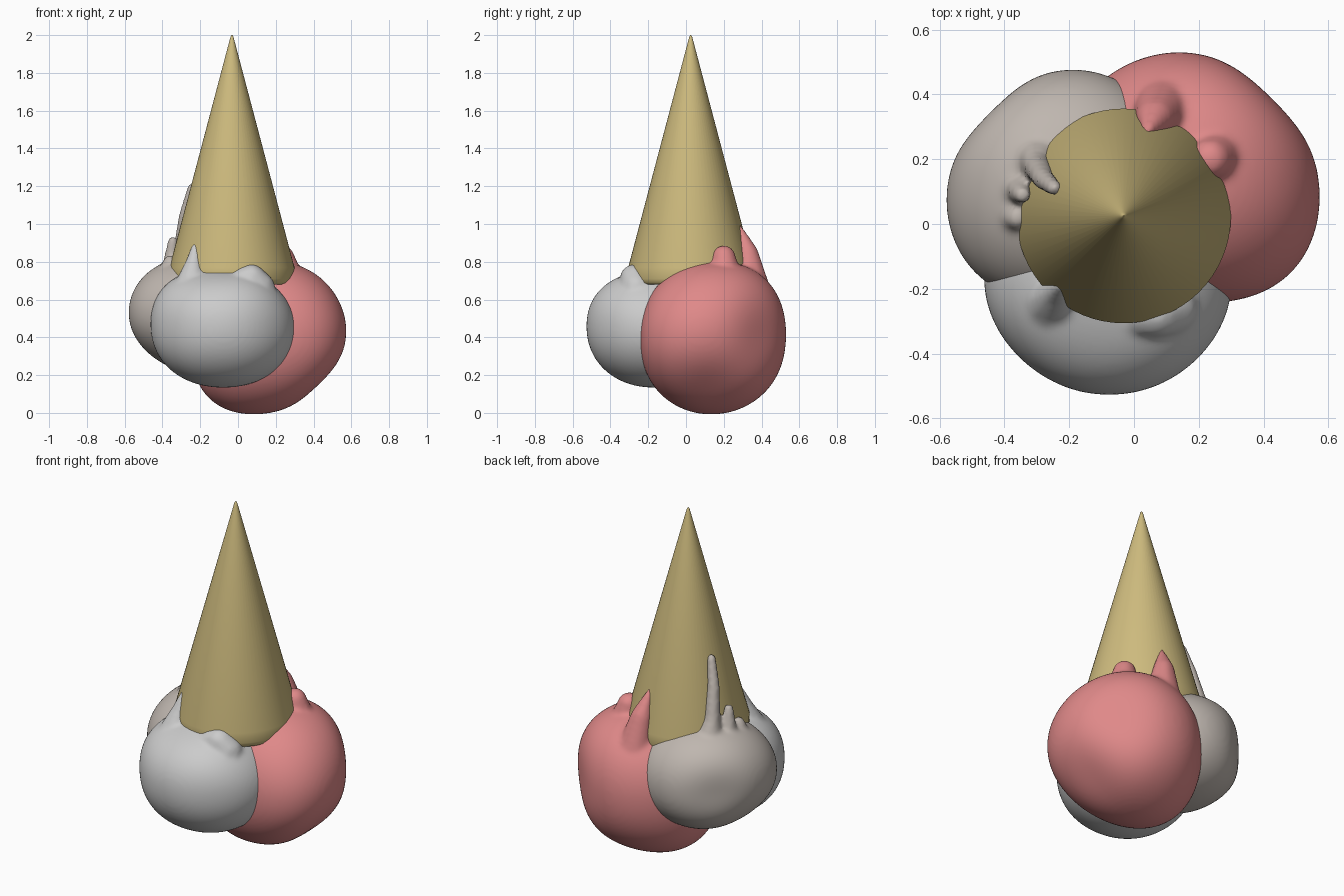
import bpy, bmesh, math
from mathutils import Vector, Matrix

if "Cube" in bpy.data.objects:
    bpy.data.objects.remove(bpy.data.objects["Cube"])


def paint(obj, name, rgb):
    mat = bpy.data.materials.new(name)
    mat.diffuse_color = (*rgb, 1)
    mat.use_nodes = True
    mat.node_tree.nodes["Principled BSDF"].inputs["Base Color"].default_value = mat.diffuse_color
    obj.data.materials.append(mat)


def new_object(name, bm):
    me = bpy.data.meshes.new(name)
    bm.to_mesh(me)
    bm.free()
    for p in me.polygons:
        p.use_smooth = True
    obj = bpy.data.objects.new(name, me)
    bpy.context.collection.objects.link(obj)
    return obj


def lathe(name, profile, center, n=64):
    bm = bmesh.new()
    rings = [[bm.verts.new((center[0] + r * math.cos(2 * math.pi * i / n),
                            center[1] + r * math.sin(2 * math.pi * i / n), z))
              for i in range(n)] for r, z in profile]
    for a, b in zip(rings, rings[1:]):
        for i in range(n):
            j = (i + 1) % n
            bm.faces.new((a[i], a[j], b[j], b[i]))
    bm.faces.new(rings[0][::-1])
    bm.faces.new(rings[-1])
    return new_object(name, bm)


def scoop(name, center, size, bulges, drips, power=2.1):
    """Lumpy ball (bulges push in or out) with tapering drips, fused by remesh."""
    bm = bmesh.new()
    bmesh.ops.create_icosphere(bm, subdivisions=5, radius=1)
    for v in bm.verts:
        k = sum(abs(c) ** power for c in v.co) ** (-1 / power)
        k *= 1 + sum(amt * max(0, v.co.dot(Vector(d).normalized())) ** 6
                     for d, amt in bulges)
        v.co = Vector([c * k * s + o for c, s, o in zip(v.co, size, center)])
    for path in drips:
        for (a, ra), (b, rb) in zip(path, path[1:]):
            a, b = Vector(a), Vector(b)
            steps = max(3, int((b - a).length / 0.012))
            for i in range(steps + 1):
                t = i / steps
                bmesh.ops.create_icosphere(
                    bm, subdivisions=2, radius=ra + (rb - ra) * t,
                    matrix=Matrix.Translation(a.lerp(b, t)))
    obj = new_object(name, bm)
    m = obj.modifiers.new("Fuse", 'REMESH')
    m.mode = 'VOXEL'
    m.voxel_size = 0.012
    m.use_smooth_shade = True
    m = obj.modifiers.new("Melt", 'SMOOTH')
    m.factor = 0.5
    m.iterations = 10
    return obj


# Upturned wafer cone with a softened tip and rim
cone = lathe("wafer_cone", [(0.25, 0.68), (0.312, 0.68), (0.324, 0.69), (0.330, 0.71),
                            (0.331, 0.77), (0.012, 1.975), (0.007, 1.993), (0.002, 2.0)],
             (-0.032, 0.025))
bpy.context.view_layer.objects.active = cone
cone.select_set(True)
bpy.ops.object.shade_smooth_by_angle(angle=math.radians(40))
paint(cone, "wafer", (0.62, 0.50, 0.21))

# Large pink scoop at the back right
pink = scoop("pink_scoop", (0.172, 0.14, 0.402), (0.406, 0.393, 0.402), [
    ((1, 1, 0), -0.13), ((1, -1, 0), 0.055), ((1, 0, -1), -0.13),
    ((-1, 0, -1), 0.11), ((0, 1, 1), 0.03), ((0, -1, 1), -0.01),
    ((0, -1, 0), -0.03), ((-1, -1, -1), 0.03)], [
    [((0.09, 0.35, 0.65), 0.10), ((0.065, 0.325, 0.84), 0.062), ((0.04, 0.28, 0.99), 0.014)],
    [((0.26, 0.21, 0.70), 0.09), ((0.235, 0.20, 0.825), 0.065)],
])
paint(pink, "pink_ice", (0.74, 0.25, 0.25))

# Grey scoop at the front
scoop("grey_scoop", (-0.078, -0.17, 0.46), (0.385, 0.360, 0.326), [
    ((1, -1, 0), -0.03), ((-1, -1, 0), -0.035), ((-0.2, -0.4, 1), -0.08),
    ((1, 0, 1), -0.06), ((-1, 0, 1), 0.03)], [
    [((-0.25, -0.24, 0.66), 0.09), ((-0.235, -0.21, 0.78), 0.05), ((-0.225, -0.19, 0.88), 0.022)],
    [((0.11, -0.26, 0.66), 0.09), ((0.07, -0.275, 0.712), 0.078), ((0.03, -0.28, 0.705), 0.07)],
])

# Warm grey scoop at the back left with one long drip and two short ones
warm = scoop("cream_scoop", (-0.22, 0.12, 0.52), (0.362, 0.361, 0.308), [
    ((-1, 1, 0), -0.14), ((-1, -1, 0), 0.04), ((-1, 0, -1), -0.05)], [
    [((-0.29, 0.21, 0.72), 0.085), ((-0.30, 0.18, 0.86), 0.046),
     ((-0.28, 0.14, 1.04), 0.036), ((-0.245, 0.11, 1.19), 0.026)],
    [((-0.36, 0.11, 0.75), 0.05), ((-0.345, 0.09, 0.91), 0.028)],
    [((-0.37, 0.02, 0.72), 0.06), ((-0.36, 0.02, 0.80), 0.038)],
])
paint(warm, "cream_ice", (0.52, 0.47, 0.43))
